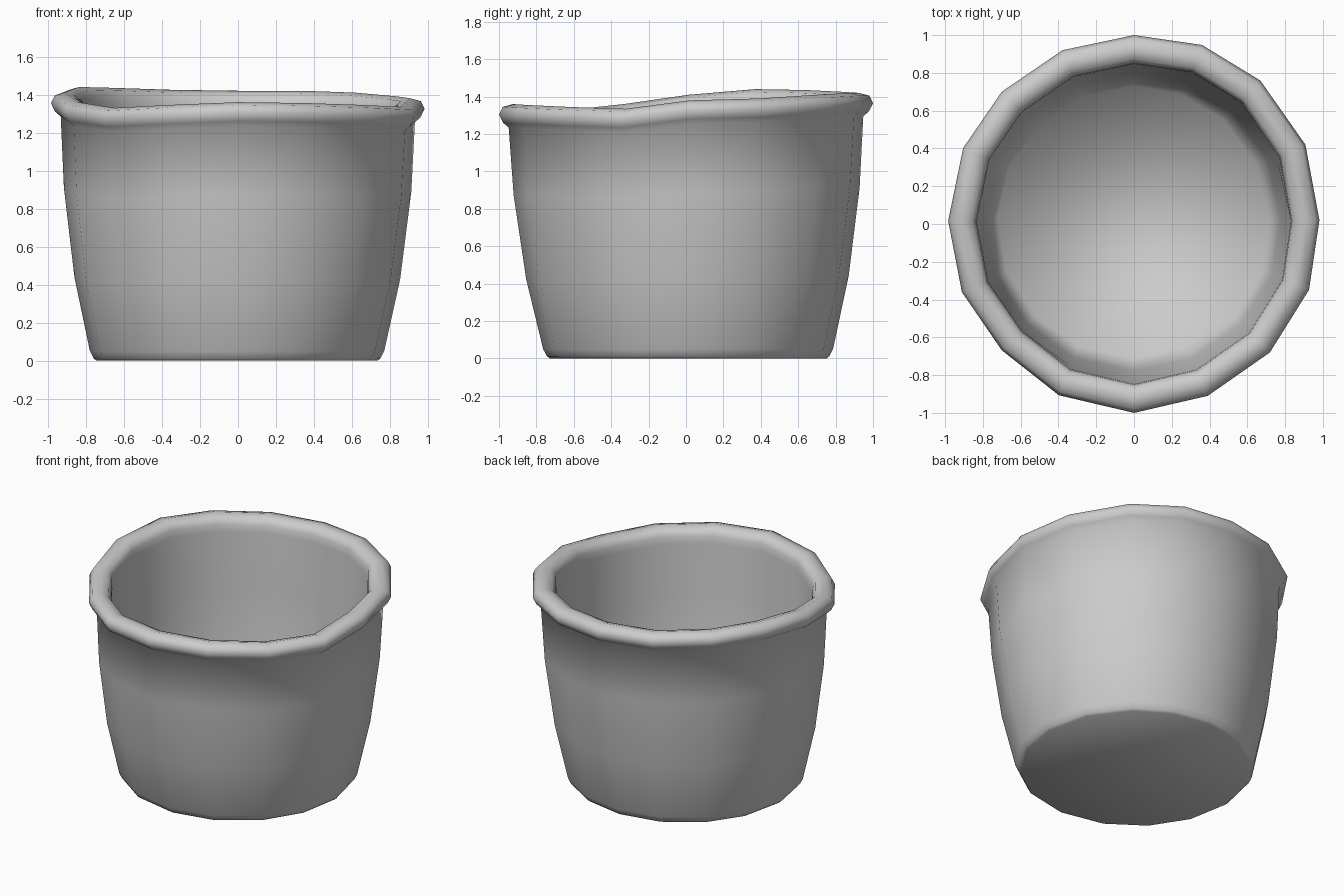
import bpy, bmesh
from math import sin, cos, radians

# Hand-made unevenness at each of the 16 sides, starting at +x, counterclockwise
RIM_R = [.982, 1.0, 1.012, 1.014, 1.0, .995, .99, .99,
         .984, .98, .968, .99, 1.0, .99, .99, .99]
RIM_TOP = [1.38, 1.39, 1.41, 1.42, 1.42, 1.425, 1.435, 1.44,
           1.41, 1.36, 1.33, 1.345, 1.36, 1.355, 1.345, 1.335]
ANGLE = [1.2, 24.8, 48.6, 69.2, 90, 112.4, 135, 156,
         179, 201.6, 223.7, 246.3, 270, 293.2, 316.6, 339.4]
MEAN_TOP = 1.385

# Profile: radius, height; runs outside wall, over the rolled rim, down the inside
PROFILE = [
    (.74, 0), (.755, .012), (.775, .05), (.862, .43), (.925, .89), (.948, 1.26),
    (.978, 1.285), (1.0, 1.33), (.98, 1.37), (.925, 1.385), (.872, 1.37),
    (.852, 1.33), (.847, 1.28),
    (.832, .9), (.785, .43), (.72, .08),
]

bm = bmesh.new()
rings = []
for r, z in PROFILE:
    w = min(1, z / 1.26)          # unevenness grows towards the rim
    ring = []
    for rr, top, deg in zip(RIM_R, RIM_TOP, ANGLE):
        a = radians(deg)
        rad = r * (1 + (rr - 1) * w)
        ring.append(bm.verts.new((rad * cos(a) - .005 * (1 - w),
                                  rad * sin(a) + .012 * (1 - w),
                                  z + (top - MEAN_TOP) * w)))
    rings.append(ring)

# Walls and rim
n = len(ANGLE)
for a, b in zip(rings, rings[1:]):
    for i in range(n):
        j = (i + 1) % n
        bm.faces.new((a[i], a[j], b[j], b[i]))
# Underside and inner floor
bm.faces.new(rings[0][::-1])
bm.faces.new(rings[-1])
bmesh.ops.recalc_face_normals(bm, faces=bm.faces)
for f in bm.faces:
    f.smooth = True

mesh = bpy.data.meshes.new("pot")
bm.to_mesh(mesh)
bm.free()
pot = bpy.data.objects.new("pot", mesh)
bpy.context.collection.objects.link(pot)
